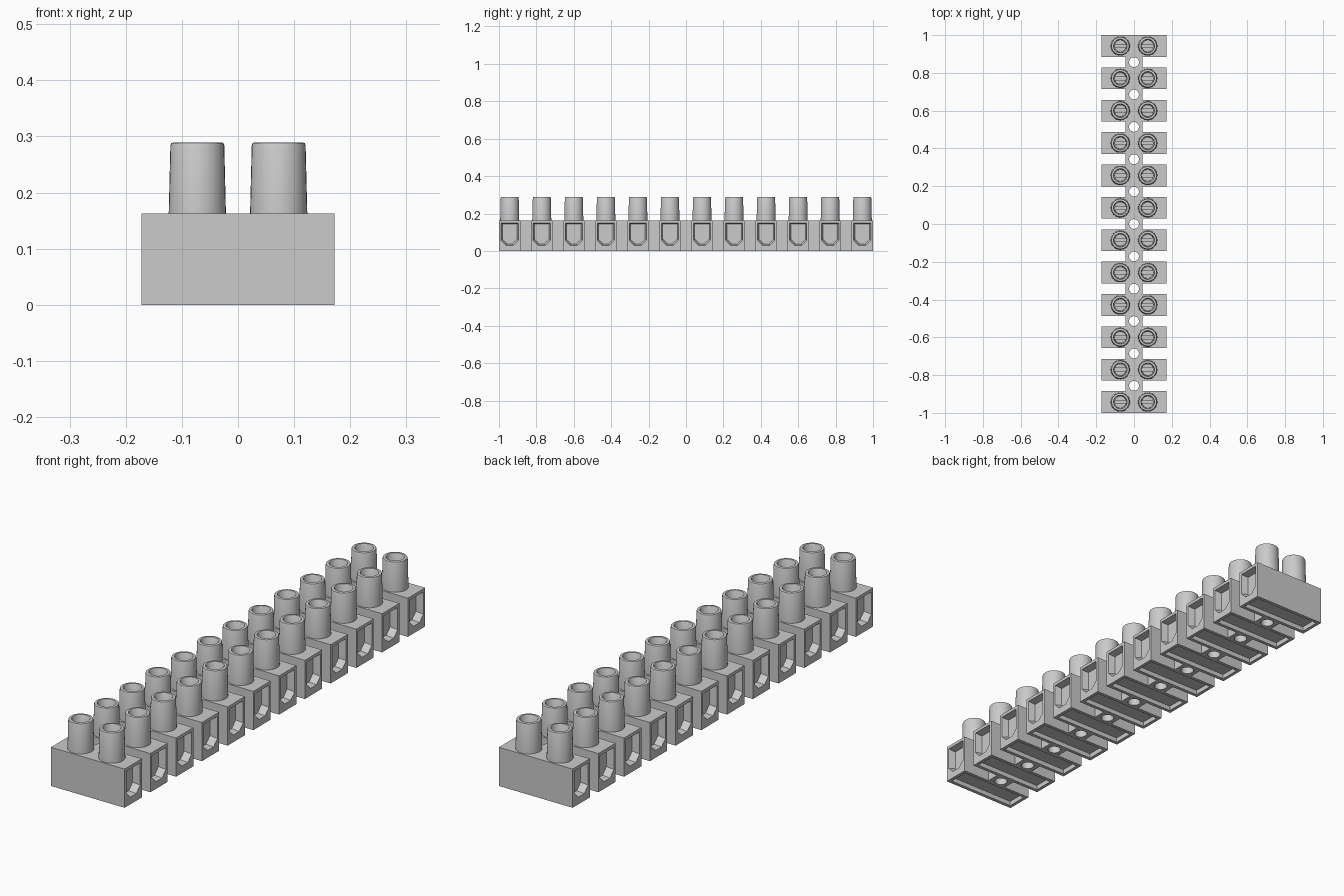
import bpy, bmesh, math

if "Cube" in bpy.data.objects:
    bpy.data.objects.remove(bpy.data.objects["Cube"])

N, PITCH = 12, 1.885 / 11
CY = [-0.9425 + i * PITCH for i in range(N)]
HW, HX, WEB, H = 0.0575, 0.172, 0.044, 0.163   # block half width, half length, web half width, height
TX, TOP = 0.0725, 0.289                         # tube offset and top height


def finish(bm, name, smooth=False):
    bmesh.ops.recalc_face_normals(bm, faces=bm.faces)
    me = bpy.data.meshes.new(name)
    bm.to_mesh(me)
    bm.free()
    ob = bpy.data.objects.new(name, me)
    bpy.context.collection.objects.link(ob)
    if smooth:
        bpy.ops.object.select_all(action='DESELECT')
        bpy.context.view_layer.objects.active = ob
        ob.select_set(True)
        bpy.ops.object.shade_smooth_by_angle(angle=math.radians(35))
    return ob


def loft(bm, a, b):
    """Closed prism between two matching loops of 3D points."""
    va, vb = [bm.verts.new(p) for p in a], [bm.verts.new(p) for p in b]
    n = len(va)
    for i in range(n):
        j = (i + 1) % n
        bm.faces.new((va[i], va[j], vb[j], vb[i]))
    bm.faces.new(va[::-1])
    bm.faces.new(vb)


def prism(bm, pts, z0, z1):
    loft(bm, [(x, y, z0) for x, y in pts], [(x, y, z1) for x, y in pts])


def circle(x, y, r, n=24):
    return [(x + r * math.cos(2 * math.pi * i / n), y + r * math.sin(2 * math.pi * i / n)) for i in range(n)]


def rect(y, hx, hy):
    return [(-hx, y - hy), (hx, y - hy), (hx, y + hy), (-hx, y + hy)]


def entry(x, y, inset):
    """Wire opening outline: square top, chamfered bottom."""
    w, lo, hi, c = 0.046 - inset, 0.03 + inset, 0.15 - inset, 0.026
    return [(x, y + dy, z) for dy, z in ((-w, hi), (-w, lo + c), (-w + c, lo),
                                         (w - c, lo), (w, lo + c), (w, hi))]


# Body: comb-shaped outline, extruded
right = []
for i, y in enumerate(CY):
    if i:
        right.append((WEB, y - HW))
    right += [(HX, y - HW), (HX, y + HW)]
    if i < N - 1:
        right.append((WEB, y + HW))
bm = bmesh.new()
prism(bm, right + [(-x, y) for x, y in reversed(right)], 0, H)
body = finish(bm, "terminal_body")

# Cutter: wire entries, screw shafts, underside troughs and mounting holes
bm = bmesh.new()
for i, y in enumerate(CY):
    for s in (-1, 1):
        loft(bm, entry(s * (HX + 0.006), y, -0.001), entry(s * (HX - 0.03), y, 0.007))
    prism(bm, rect(y, 0.158, 0.043), -0.02, 0.02)
    if i < N - 1:
        prism(bm, circle(0, y + PITCH / 2, 0.026), -0.05, H + 0.05)
cutter = finish(bm, "body_cutter")
cutter.hide_render = True
mod = body.modifiers.new("openings", 'BOOLEAN')
mod.operation, mod.solver, mod.object = 'DIFFERENCE', 'EXACT', cutter
bpy.context.view_layer.objects.active = body
body.select_set(True)
bpy.ops.object.modifier_apply(modifier=mod.name)
bpy.data.objects.remove(cutter)
bpy.ops.object.shade_smooth_by_angle(angle=math.radians(30))

# Screw tube: turned profile with rounded lip and a bore
profile = [(0.051, H), (0.048, TOP - 0.005), (0.0465, TOP - 0.001), (0.044, TOP),
           (0.036, TOP), (0.034, TOP - 0.003), (0.032, H + 0.005)]
bm = bmesh.new()
rings = [[bm.verts.new((x, y, z)) for x, y in circle(0, 0, r, 32)] for r, z in profile]
for a, b in zip(rings, rings[1:]):
    for i in range(32):
        j = (i + 1) % 32
        bm.faces.new((a[i], a[j], b[j], b[i]))
bm.faces.new(rings[-1])
tube = finish(bm, "screw_tube", True)

# Slotted screw head: two half discs above the bore floor
bm = bmesh.new()
a0 = math.asin(0.008 / 0.031)
for s in (-1, 1):
    arc = [a0 + (math.pi - 2 * a0) * i / 14 for i in range(15)]
    prism(bm, [(0.031 * math.cos(a), s * 0.031 * math.sin(a)) for a in arc], H + 0.005, H + 0.028)
screw = finish(bm, "screw_head", True)

# Repeat tube and screw along both rows
for part in (tube, screw):
    for y in CY:
        for s in (-1, 1):
            ob = part.copy()
            ob.location = (s * TX, y, 0)
            bpy.context.collection.objects.link(ob)
    bpy.data.objects.remove(part)
